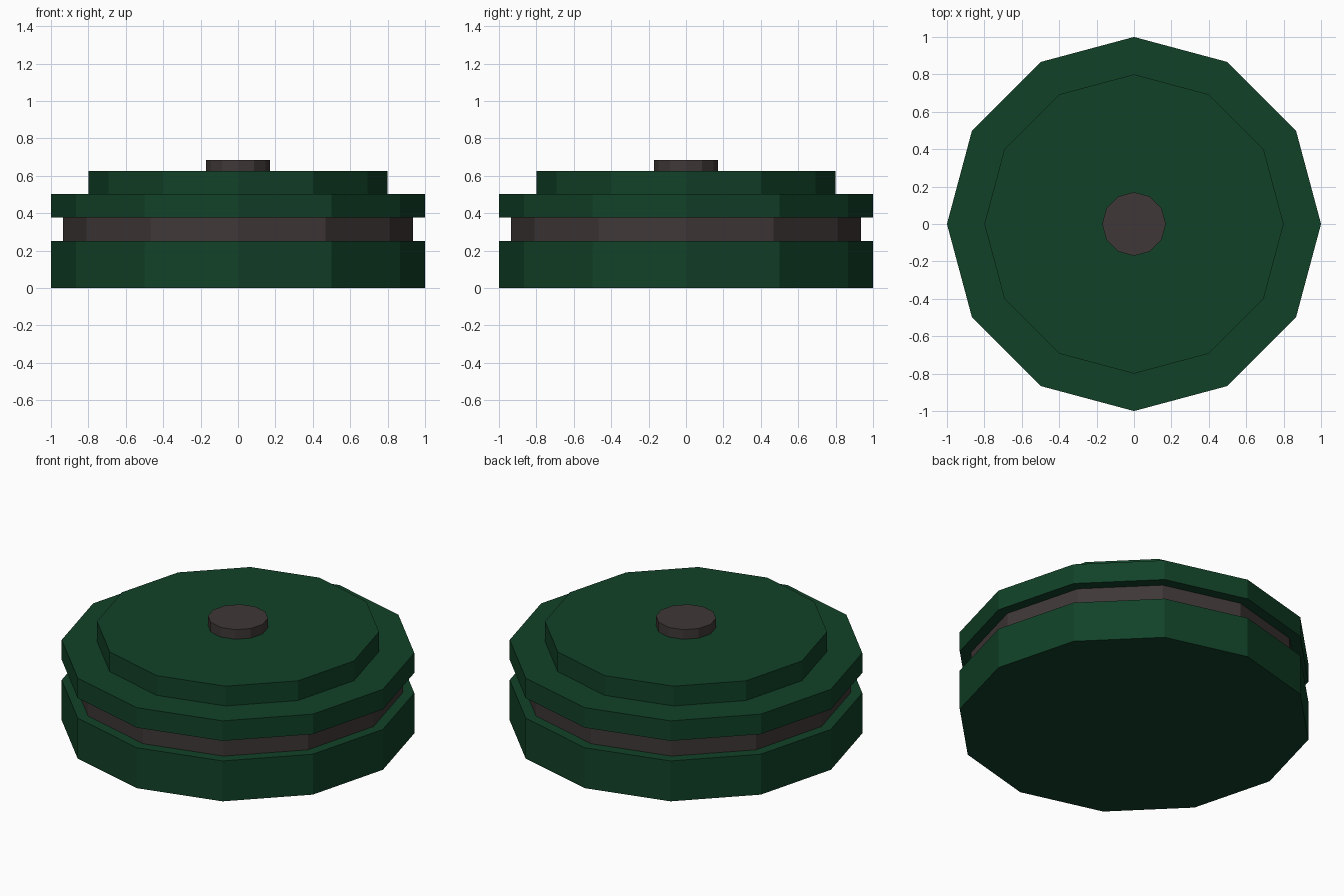
import bpy, bmesh, math

if "Cube" in bpy.data.objects:
    bpy.data.objects.remove(bpy.data.objects["Cube"])


def material(name, rgb):
    m = bpy.data.materials.new(name)
    m.diffuse_color = (*rgb, 1.0)
    m.use_nodes = True
    m.node_tree.nodes["Principled BSDF"].inputs["Base Color"].default_value = m.diffuse_color
    return m


GREEN = material("dark_green", (0.0056, 0.0530, 0.0205))
GREY = material("dark_warm_grey", (0.0500, 0.0385, 0.0385))
SIDES = 12


def disc(name, radius, z0, z1, mat):
    """Flat-shaded twelve-sided disc with corners on the x and y axes."""
    bm = bmesh.new()
    ring = [bm.verts.new((radius * math.cos(2 * math.pi * i / SIDES),
                          radius * math.sin(2 * math.pi * i / SIDES), z0))
            for i in range(SIDES)]
    base = bm.faces.new(ring)
    top = bmesh.ops.extrude_face_region(bm, geom=[base], use_keep_orig=True)
    for v in top["geom"]:
        if isinstance(v, bmesh.types.BMVert):
            v.co.z = z1
    bmesh.ops.recalc_face_normals(bm, faces=bm.faces)
    mesh = bpy.data.meshes.new(name)
    bm.to_mesh(mesh)
    bm.free()
    mesh.materials.append(mat)
    ob = bpy.data.objects.new(name, mesh)
    bpy.context.collection.objects.link(ob)
    return ob


# Stacked body, from the ground up
disc("lower_casing", 1.0, 0.0, 0.252, GREEN)
disc("recessed_band", 0.935, 0.252, 0.377, GREY)
disc("upper_casing", 1.0, 0.377, 0.502, GREEN)
disc("pressure_plate", 0.80, 0.502, 0.625, GREEN)
disc("centre_button", 0.17, 0.625, 0.685, GREY)
